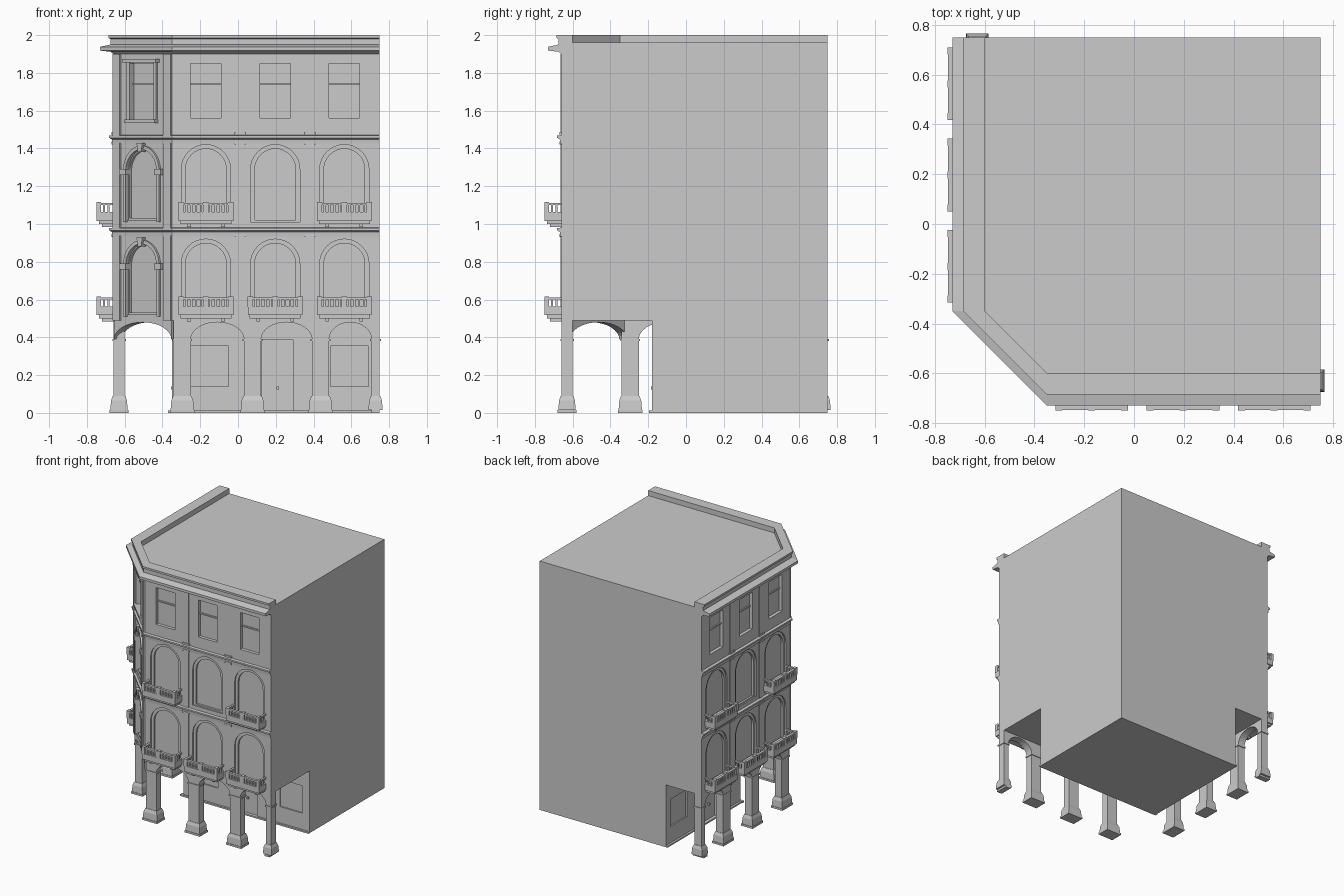
import bpy, bmesh, math

cube = bpy.data.objects.get("Cube")
if cube:
    bpy.data.objects.remove(cube, do_unlink=True)

stone = bpy.data.materials.new("grey stone")
stone.use_nodes = True
GREY = (0.6, 0.6, 0.6, 1)
stone.diffuse_color = GREY
stone.node_tree.nodes["Principled BSDF"].inputs["Base Color"].default_value = GREY

W = 0.66    # distance from centre to street walls
K = 0.35    # where the cut corner starts
B = 0.75    # back and party walls
MID = (W + K) / 2
R = math.sqrt(0.5)

# Each wall maps (along, outward, height) to world space
def front(u, d, z): return (u, -W - d, z)
def side(u, d, z): return (-W - d, u, z)
def corner(u, d, z): return (-MID + (u - d) * R, -MID - (u + d) * R, z)
def inner_front(u, d, z): return (u, -0.18 - d, z)
def inner_side(u, d, z): return (-K - d, u, z)

STREETS = (front, side)
BAYS = (-0.17, 0.197, 0.563)
FLOORS = (0.51, 1.01)


def solid(bm, lower, upper):
    """Closed solid between two matching outlines."""
    a = [bm.verts.new(p) for p in lower]
    b = [bm.verts.new(p) for p in upper]
    n = len(a)
    faces = [bm.faces.new(a), bm.faces.new(b[::-1])]
    for i in range(n):
        j = (i + 1) % n
        faces.append(bm.faces.new((a[i], b[i], b[j], a[j])))
    bmesh.ops.recalc_face_normals(bm, faces=faces)


def prism(bm, wall, outline, d0, d1):
    solid(bm, [wall(u, d0, z) for u, z in outline], [wall(u, d1, z) for u, z in outline])


def box(bm, wall, u, hw, d0, d1, z0, z1):
    prism(bm, wall, rect(u, hw, z0, z1), d0, d1)


def rect(u, hw, z0, z1):
    return [(u - hw, z0), (u + hw, z0), (u + hw, z1), (u - hw, z1)]


def arc(u, hw, z, rise, n=16):
    return [(u + hw * math.cos(math.pi * i / n), z + rise * math.sin(math.pi * i / n))
            for i in range(n + 1)]


def arch(u, hw, z0, spring):
    return [(u - hw, z0), (u + hw, z0)] + arc(u, hw, spring, hw)


def make(name, bm):
    mesh = bpy.data.meshes.new(name)
    bm.to_mesh(mesh)
    bm.free()
    mesh.materials.append(stone)
    ob = bpy.data.objects.new(name, mesh)
    bpy.context.scene.collection.objects.link(ob)
    return ob


def cut(ob, bm):
    tool = make("cutter", bm)
    tool.hide_render = True
    mod = ob.modifiers.new("cut", 'BOOLEAN')
    mod.object, mod.operation, mod.solver = tool, 'DIFFERENCE', 'EXACT'
    bpy.context.view_layer.objects.active = ob
    bpy.ops.object.modifier_apply(modifier=mod.name)
    bpy.data.objects.remove(tool, do_unlink=True)


def sweep(name, profile):
    """Moulding along both streets and the cut corner."""
    bm = bmesh.new()
    path = [lambda o: (-o, B), lambda o: (-o, -K), lambda o: (-K, -o), lambda o: (B, -o)]
    rings = [[bm.verts.new((*p(o), z)) for o, z in profile] for p in path]
    n = len(profile)
    for a, b in zip(rings, rings[1:]):
        for i in range(n):
            j = (i + 1) % n
            bm.faces.new((a[i], a[j], b[j], b[i]))
    bm.faces.new(rings[0])
    bm.faces.new(rings[-1][::-1])
    bmesh.ops.recalc_face_normals(bm, faces=bm.faces)
    return make(name, bm)


# Upper storeys with the cut corner
bm = bmesh.new()
plan = [(-W, B), (-W, -K), (-K, -W), (B, -W), (B, B)]
solid(bm, [(x, y, 0.49) for x, y in plan], [(x, y, 1.96) for x, y in plan])
upper = make("upper_storeys", bm)

# Window openings: shallow outer step, then deeper inner step
for inset, depth in ((0, 0.01), (0.022, 0.025)):
    bm = bmesh.new()
    for wall in STREETS:
        for u in BAYS:
            for z in FLOORS:
                prism(bm, wall, arch(u, 0.13 - inset, z + inset / 2, z + 0.28), -depth, 0.02)
            if inset:
                prism(bm, wall, rect(u, 0.081, 1.56, 1.85), -depth, 0.02)
    for z in FLOORS:
        prism(bm, corner, arch(0, 0.13 - inset, z + 0.01 + inset / 2, z + 0.27), -depth, 0.02)
    if inset:
        prism(bm, corner, rect(0, 0.09, 1.55, 1.85), -depth, 0.02)
    cut(upper, bm)

# Sash bars of the top floor windows
bm = bmesh.new()
for wall in STREETS:
    for u in BAYS:
        box(bm, wall, u, 0.081, -0.027, -0.015, 1.735, 1.745)
box(bm, corner, 0, 0.09, -0.027, -0.015, 1.735, 1.745)
make("sash_bars", bm)

# Recessed ground floor with windows and doors
bm = bmesh.new()
plan = [(-K, B), (-K, -0.18), (B, -0.18), (B, B)]
solid(bm, [(x, y, 0) for x, y in plan], [(x, y, 0.49) for x, y in plan])
ground = make("ground_floor", bm)
bm = bmesh.new()
for wall in (inner_front, inner_side):
    prism(bm, wall, rect(0.21, 0.082, 0.012, 0.385), -0.01, 0.02)
    prism(bm, wall, rect(0.59, 0.1, 0.14, 0.355), -0.01, 0.02)
prism(bm, inner_front, rect(-0.15, 0.1, 0.14, 0.355), -0.01, 0.02)
cut(ground, bm)
bm = bmesh.new()
for wall in (inner_front, inner_side):
    box(bm, wall, 0.21, 0.006, -0.011, 0.005, 0.125, 0.14)
make("door_handles", bm)
bm = bmesh.new()
box(bm, inner_front, 0.19, 0.56, -0.01, 0.015, 0, 0.012)
box(bm, inner_side, 0.28, 0.47, -0.01, 0.015, 0, 0.012)
make("ground_skirting", bm)

# Arcade pillars: shaft, stepped base, small capital
bm = bmesh.new()
for wall in STREETS:
    for u, hw in ((-0.295, 0.046), (0.077, 0.046), (0.437, 0.046), (0.728, 0.022)):
        box(bm, wall, u, hw, -0.06, 0, 0.08, 0.49)
        box(bm, wall, u, hw + 0.006, -0.066, 0.005, 0.38, 0.392)
        box(bm, wall, u, min(hw + 0.02, B - u), -0.08, 0.02, 0, 0.015)
        rings = [[wall(u + s * (hw + g), -0.03 + t * (0.03 + g), z)
                  for s, t in ((-1, -1), (1, -1), (1, 1), (-1, 1))]
                 for g, z in ((0.016, 0.015), (0.012, 0.065), (0.003, 0.09))]
        solid(bm, rings[0], rings[1])
        solid(bm, rings[1], rings[2])
make("arcade_pillars", bm)

# Arches between pillars
bm = bmesh.new()
def span(wall, u0, u1):
    mid, hw = (u0 + u1) / 2, (u1 - u0) / 2
    for d0, d1, rise, top in ((-0.06, 0, 0.092, 0.495),):
        prism(bm, wall, [(u0, top)] + arc(mid, hw, 0.388, rise)[::-1] + [(u1, top)], d0, d1)
for wall in STREETS:
    for u0, u1 in ((-0.25, 0.032), (0.122, 0.392), (0.482, 0.707)):
        span(wall, u0, u1)
span(corner, -0.215, 0.215)
make("arcade_arches", bm)

# Cornice with parapet, and string courses
sweep("cornice", [(W, 1.9), (0.675, 1.912), (0.73, 1.918), (0.73, 1.938), (0.675, 1.95),
                  (0.675, 1.98), (0.686, 1.985), (0.686, 2), (0.6, 2), (0.6, 1.93)])
for z in (0.97, 1.46):
    sweep("string_course", [(W - 0.01, z - 0.035), (W + 0.006, z - 0.035), (W + 0.008, z - 0.012),
                            (0.682, z - 0.004), (0.682, z + 0.008), (W - 0.01, z + 0.012)])

# Pilaster strips with caps between the windows
bm = bmesh.new()
for wall in STREETS:
    for u in (0.012, 0.38):
        for z0, z1 in ((0.49, 0.94), (0.97, 1.43), (1.46, 1.9)):
            box(bm, wall, u, 0.022, -0.01, 0.004, z0, z1)
        for z in (0.94, 1.43, 1.48):
            box(bm, wall, u, 0.03, -0.01, 0.01, z - 0.008, z + 0.006)
for s in (-1, 1):
    for z0, z1 in ((0.49, 0.94), (0.97, 1.43), (1.46, 1.9)):
        box(bm, corner, s * 0.19, 0.027, -0.01, 0.01, z0, z1)
make("pilasters", bm)

# Corner window surrounds with keystone and imposts
bm = bmesh.new()
for z in FLOORS:
    spring = z + 0.27
    ring = [(0.135, z), *arc(0, 0.135, spring, 0.135), (-0.135, z),
            (-0.115, z), *arc(0, 0.115, spring, 0.115)[::-1], (0.115, z)]
    prism(bm, corner, ring, -0.01, 0.012)
    prism(bm, corner, [(-0.012, spring + 0.1), (0.012, spring + 0.1),
                       (0.022, spring + 0.148), (-0.022, spring + 0.148)], -0.01, 0.024)
    for s in (-1, 1):
        box(bm, corner, s * 0.13, 0.023, -0.01, 0.02, spring - 0.02, spring + 0.012)
box(bm, corner, 0, 0.125, -0.01, 0.03, 1.855, 1.873)
box(bm, corner, 0, 0.115, -0.01, 0.025, 1.535, 1.552)
for s in (-1, 1):
    box(bm, corner, s * 0.1, 0.01, -0.01, 0.01, 1.55, 1.857)
make("corner_window_surrounds", bm)

# Balconies: slab, brackets, posts, balusters and rail
bm = bmesh.new()
def balcony(wall, u, z):
    hw = 0.145
    prism(bm, wall, rect(u, hw - 0.01, z - 0.005, z + 0.015), -0.01, 0.075)
    box(bm, wall, u, hw, -0.01, 0.088, z + 0.012, z + 0.058)
    for s in (-1, 1):
        box(bm, wall, u + s * 0.09, 0.01, -0.01, 0.06, z - 0.02, z)
        box(bm, wall, u + s * (hw - 0.009), 0.008, 0, 0.085, z + 0.095, z + 0.107)
        for d in (0.025, 0.05):
            box(bm, wall, u + s * (hw - 0.009), 0.005, d - 0.005, d + 0.005, z + 0.055, z + 0.097)
        for i in range(1, 5):
            box(bm, wall, u + s * i * 0.026, 0.006, 0.072, 0.084, z + 0.055, z + 0.097)
    box(bm, wall, u, hw, 0.068, 0.088, z + 0.095, z + 0.107)
    for s in (-1, 0, 1):
        box(bm, wall, u + s * (hw - 0.013), 0.014, 0.064, 0.09, z + 0.055, z + 0.112)
for wall in STREETS:
    for u in BAYS:
        for z in FLOORS:
            if (u, z) != (BAYS[1], FLOORS[1]):
                balcony(wall, u, z - 0.005)
make("balconies", bm)
